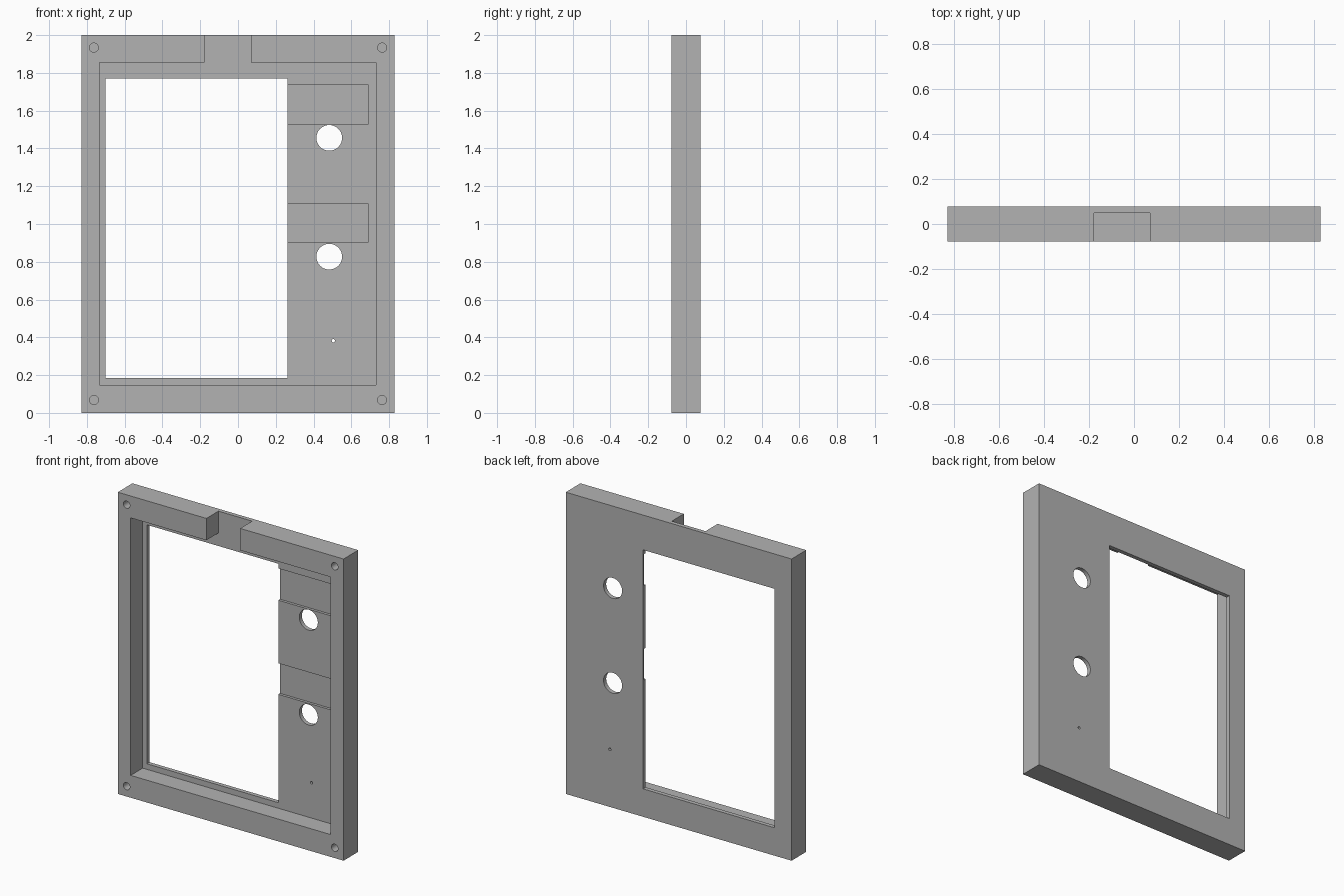
import bpy
import bmesh

cube = bpy.data.objects.get("Cube")
if cube:
    bpy.data.objects.remove(cube, do_unlink=True)

HEIGHT, HALF_W, FRONT, BACK = 2.0, 0.828, -0.077, 0.077
FLOOR = 0.049          # depth of the recess floor
POCKET_FLOOR = 0.067   # deeper pockets beside the window
OUT = 0.1              # overshoot of the cutters

grey = bpy.data.materials.new("plain grey")
grey.use_nodes = True
grey.diffuse_color = (0.45, 0.45, 0.45, 1)
bsdf = next(n for n in grey.node_tree.nodes if n.type == 'BSDF_PRINCIPLED')
bsdf.inputs["Base Color"].default_value = grey.diffuse_color


def prism(name, outline, y0, y1):
    """Extrude an (x, z) outline from y0 to y1."""
    bm = bmesh.new()
    face = bm.faces.new([bm.verts.new((x, y0, z)) for x, z in outline])
    extruded = bmesh.ops.extrude_face_region(bm, geom=[face])["geom"]
    moved = [v for v in extruded if isinstance(v, bmesh.types.BMVert)]
    bmesh.ops.translate(bm, verts=moved, vec=(0, y1 - y0, 0))
    bmesh.ops.recalc_face_normals(bm, faces=bm.faces)
    mesh = bpy.data.meshes.new(name)
    bm.to_mesh(mesh)
    bm.free()
    mesh.materials.append(grey)
    obj = bpy.data.objects.new(name, mesh)
    bpy.context.collection.objects.link(obj)
    return obj


def rect(x0, x1, z0, z1):
    return [(x0, z0), (x1, z0), (x1, z1), (x0, z1)]


def cut(target, cutter):
    cutter.hide_render = True
    mod = target.modifiers.new("cut", 'BOOLEAN')
    mod.operation, mod.solver, mod.object = 'DIFFERENCE', 'EXACT', cutter
    bpy.context.view_layer.objects.active = target
    bpy.ops.object.modifier_apply(modifier=mod.name)
    bpy.data.objects.remove(cutter, do_unlink=True)


def drill(target, x, z, radius, y0, y1, sides=40):
    bpy.ops.mesh.primitive_cylinder_add(
        vertices=sides, radius=radius, depth=y1 - y0,
        location=(x, (y0 + y1) / 2, z), rotation=(1.5707963, 0, 0))
    hole = bpy.context.object
    hole.data.materials.append(grey)
    cut(target, hole)


# Solid panel
panel = prism("panel_frame", rect(-HALF_W, HALF_W, 0, HEIGHT), FRONT, BACK)

# Front recess joined with the notch through the top rim
left, right, low, high = -0.733, 0.731, 0.148, 1.855
notch_a, notch_b, above = -0.178, 0.07, HEIGHT + OUT
recess = [(left, low), (right, low), (right, high), (notch_b, high),
          (notch_b, above), (notch_a, above), (notch_a, high), (left, high)]
cut(panel, prism("recess_cutter", recess, FRONT - OUT, FLOOR))

# Pockets on the floor, open towards the window
for z0, z1 in ((1.527, 1.738), (0.903, 1.109)):
    cut(panel, prism("pocket_cutter", rect(0.2, 0.689, z0, z1), 0, POCKET_FLOOR))

# Window
cut(panel, prism("window_cutter", rect(-0.702, 0.261, 0.185, 1.769),
                 FRONT - OUT, BACK + OUT))

# Two large through holes and a pin hole
for z in (1.456, 0.827):
    drill(panel, 0.483, z, 0.068, 0, BACK + OUT, 48)
drill(panel, 0.505, 0.382, 0.009, 0, BACK + OUT, 16)

# Blind screw holes in the corners
for x in (-0.763, 0.763):
    for z in (0.068, 1.934):
        drill(panel, x, z, 0.024, FRONT - OUT, 0.03, 32)

# Smooth hole walls, sharp edges elsewhere
bpy.ops.object.select_all(action='DESELECT')
panel.select_set(True)
bpy.context.view_layer.objects.active = panel
bpy.ops.object.shade_smooth_by_angle(angle=0.52)
